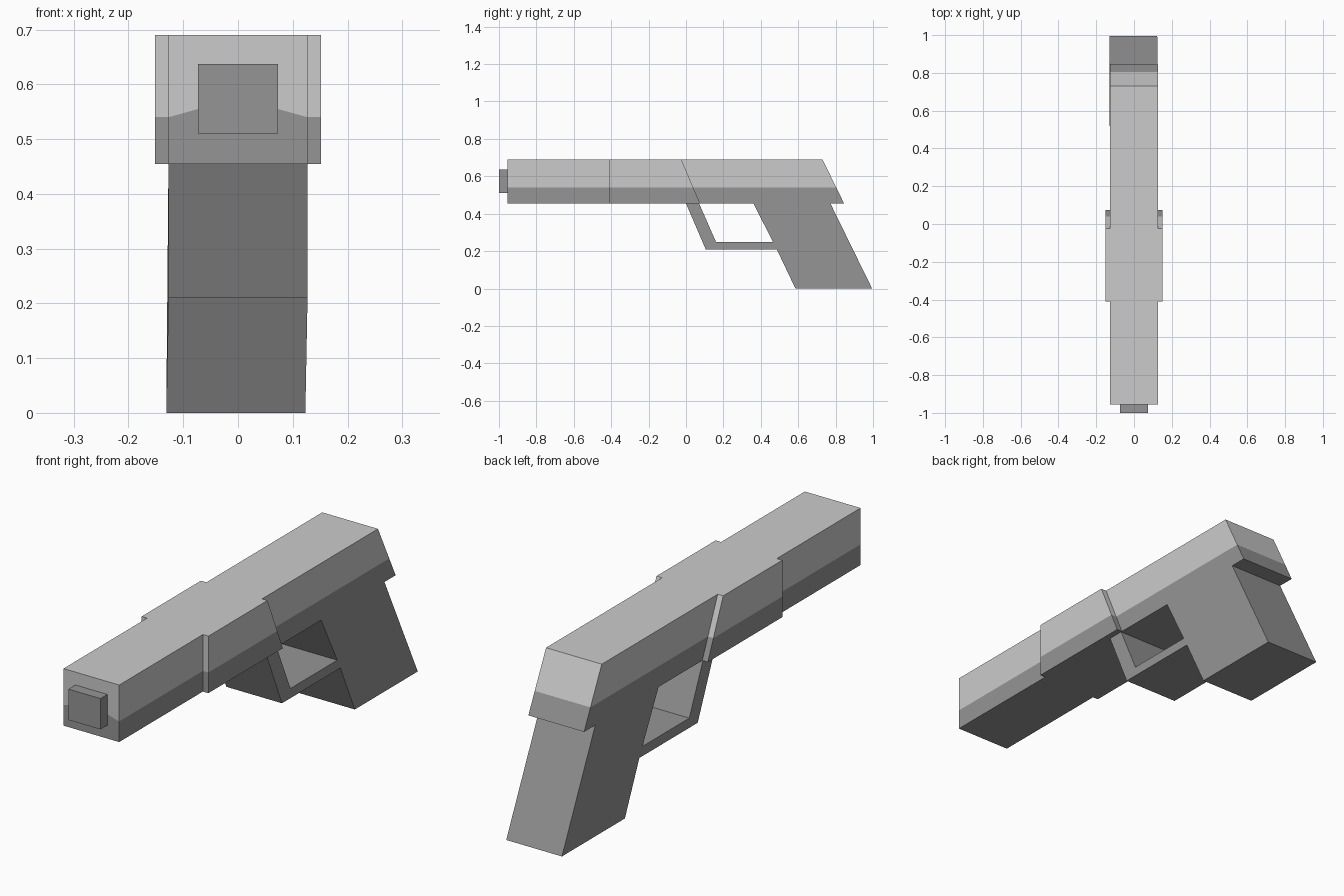
import bpy, bmesh
from mathutils import Vector

if "Cube" in bpy.data.objects:
    bpy.data.objects.remove(bpy.data.objects["Cube"])

HALF, WIDE = 0.127, 0.152          # half widths of body and side panels
TOP, SPLIT, LOW = 0.69, 0.54, 0.455
FRONT, MUZZLE_X = -0.955, 0.073


def material(name, v):
    m = bpy.data.materials.new(name)
    m.diffuse_color = (v, v, v, 1)
    m.use_nodes = True
    m.node_tree.nodes["Principled BSDF"].inputs["Base Color"].default_value = m.diffuse_color
    return m


light = material("light_grey", 0.8)
dark = material("dark_grey", 0.3)


def prism(profile, x0, x1):
    """Extrude a (y, z) side profile from x0 to x1."""
    bm = bmesh.new()
    face = bm.faces.new([bm.verts.new((x0, y, z)) for y, z in profile])
    ext = bmesh.ops.extrude_face_region(bm, geom=[face], use_keep_orig=True)
    new = [g for g in ext["geom"] if isinstance(g, bmesh.types.BMVert)]
    bmesh.ops.translate(bm, verts=new, vec=(x1 - x0, 0, 0))
    bmesh.ops.recalc_face_normals(bm, faces=bm.faces)
    return bm


def cut(bm, faces, co, no):
    geom = set(faces)
    for f in faces:
        geom.update(f.edges)
        geom.update(f.verts)
    bmesh.ops.bisect_plane(bm, geom=list(geom), plane_co=co, plane_no=no)


def two_tone(bm):
    cut(bm, bm.faces[:], (0, 0, SPLIT), (0, 0, 1))
    for f in bm.faces:
        f.material_index = int(f.calc_center_median().z < SPLIT)


def drop(bm, test):
    doomed = [f for f in bm.faces if test(f)]
    bmesh.ops.delete(bm, geom=doomed, context='FACES_ONLY')


def finish(name, bm, mats):
    me = bpy.data.meshes.new(name)
    bm.to_mesh(me)
    bm.free()
    for m in mats:
        me.materials.append(m)
    ob = bpy.data.objects.new(name, me)
    bpy.context.collection.objects.link(ob)
    return ob


# Slide: long body with a raked back, two-tone
bm = prism([(FRONT, LOW), (0.845, LOW), (0.73, TOP), (FRONT, TOP)], -HALF, HALF)
two_tone(bm)
# Front face: colour line rises towards the muzzle
for x in (-MUZZLE_X, MUZZLE_X):
    front = [f for f in bm.faces if f.normal.y < -0.9]
    cut(bm, front, (x, 0, 0), (1, 0, 0))
    bm.normal_update()
for v in bm.verts:
    if v.co.y < FRONT + 0.01 and abs(v.co.z - SPLIT) < 1e-4 and abs(v.co.x) < 0.1:
        v.co.z = 0.555
finish("slide", bm, [light, dark])

# Side panels: thicker middle section, mirrored
bm = prism([(-0.41, LOW), (0.075, LOW), (-0.025, TOP), (-0.41, TOP)], HALF, WIDE)
two_tone(bm)
bm.normal_update()
drop(bm, lambda f: f.normal.x < -0.9)
panels = finish("side_panels", bm, [light, dark])
panels.modifiers.new("mirror", 'MIRROR')

# Muzzle block
bm = prism([(-1, 0.51), (FRONT, 0.51), (FRONT, 0.637), (-1, 0.637)],
           -MUZZLE_X, MUZZLE_X)
drop(bm, lambda f: f.normal.y > 0.9)
finish("muzzle", bm, [dark])

# Grip and guard loop in one profile, open where it meets the slide
bm = prism([(0.0, LOW), (0.105, 0.21), (0.485, 0.21), (0.585, 0), (0.995, 0),
            (0.772, LOW), (0.36, LOW), (0.465, 0.25), (0.16, 0.25), (0.07, LOW)],
           -HALF, HALF)
drop(bm, lambda f: f.normal.z > 0.9 and f.calc_center_median().z > LOW - 0.01)
for v in bm.verts:
    if v.co.z < 0.01:
        v.co += Vector((-0.004, 0, 0))
finish("grip_and_guard", bm, [dark])
